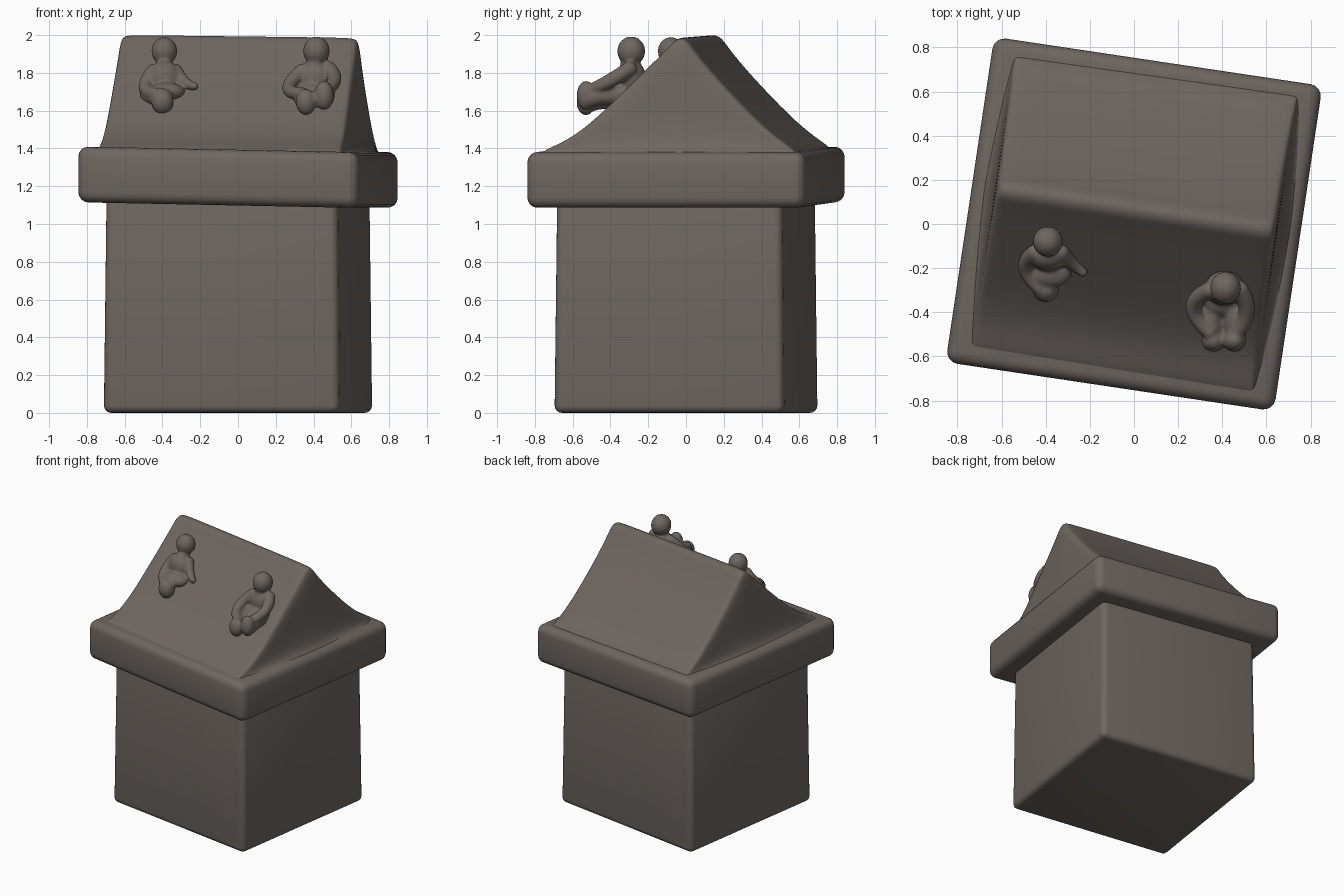
import bpy, bmesh, math
from mathutils import Matrix, Vector

if "Cube" in bpy.data.objects:
    bpy.data.objects.remove(bpy.data.objects["Cube"])

TURN = math.radians(-8.5)
clay = bpy.data.materials.new("brown_grey_clay")
clay.diffuse_color = (0.155, 0.133, 0.118, 1)
clay.use_nodes = True
clay.node_tree.nodes["Principled BSDF"].inputs["Base Color"].default_value = clay.diffuse_color


def finish(name, bm, turn=True, tilt=0.0):
    if turn:
        for v in bm.verts:
            v.co.z -= tilt * v.co.x
        bm.transform(Matrix.Rotation(TURN, 4, 'Z'))
    bmesh.ops.recalc_face_normals(bm, faces=bm.faces)
    me = bpy.data.meshes.new(name)
    bm.to_mesh(me)
    bm.free()
    me.materials.append(clay)
    for p in me.polygons:
        p.use_smooth = True
    ob = bpy.data.objects.new(name, me)
    bpy.context.collection.objects.link(ob)
    return ob


def rounded_box(name, hx, hy, z0, z1, radius, tilt=0.0, taper=0.0):
    bm = bmesh.new()
    bmesh.ops.create_cube(bm, size=2)
    for v in bm.verts:
        k = 1 - taper if v.co.z > 0 else 1
        v.co = (v.co.x * hx * k, v.co.y * hy * k, z0 if v.co.z < 0 else z1)
    bmesh.ops.bevel(bm, geom=bm.edges[:], offset=radius, segments=4,
                    profile=0.5, affect='EDGES')
    return finish(name, bm, True, tilt)


# walls and the thick eaves slab
rounded_box("walls", 0.632, 0.615, 0.0, 1.16, 0.04, 0.0, 0.02)
rounded_box("eaves_slab", 0.752, 0.745, 1.10, 1.395, 0.055, 0.02)

# gabled roof: one profile lofted along the ridge, flared into the slab
profile = [(-0.72, 1.375), (-0.6, 1.425), (-0.5, 1.48), (-0.4, 1.56), (-0.3, 1.655),
           (-0.1, 1.85), (0.0, 1.95), (0.03, 1.985), (0.065, 1.997), (0.1, 1.985),
           (0.135, 1.93), (0.25, 1.79), (0.47, 1.56), (0.6, 1.45), (0.72, 1.375)]
half = [(0.725, 0.0), (0.685, 0.04), (0.66, 0.16), (0.65, 0.45), (0.645, 0.85),
        (0.63, 0.985), (0.6, 1.0), (0.3, 1.0)]
stations = [(-x, f) for x, f in half] + [(0, 1.0)] + half[::-1]
bm = bmesh.new()
rows = []
for x, f in stations:
    rows.append([bm.verts.new((x, y, 1.375 + (z - 1.375) * f)) for y, z in profile])
for a, b in zip(rows, rows[1:]):
    for i in range(len(profile) - 1):
        bm.faces.new((a[i], b[i], b[i + 1], a[i + 1]))
# short skirt hidden inside the slab
rim = [e for e in bm.edges if e.is_boundary]
ext = bmesh.ops.extrude_edge_only(bm, edges=rim)["geom"]
for v in ext:
    if isinstance(v, bmesh.types.BMVert):
        v.co = (v.co.x * 0.98, v.co.y * 0.98, 1.25)
roof = finish("gabled_roof", bm, True, 0.012)
if roof.data.polygons[0].normal.z < 0:
    roof.data.flip_normals()
sub = roof.modifiers.new("soften", 'SUBSURF')
sub.levels = sub.render_levels = 2


def blob(bm, c, r):
    m = Matrix.Translation(c) @ Matrix.Diagonal((*r, 1))
    bmesh.ops.create_uvsphere(bm, u_segments=16, v_segments=10, radius=1, matrix=m)


def limb(bm, pts, r0, r1):
    # soft limb: closely spaced balls along a smooth three-point path
    a, b, c = (Vector(p) for p in pts)
    ctrl = 2 * b - (a + c) / 2
    for i in range(13):
        t = i / 12
        r = r0 + (r1 - r0) * t
        blob(bm, a * (1 - t) ** 2 + ctrl * 2 * t * (1 - t) + c * t * t, (r, r, r))


def figure(name, blobs, limbs):
    bm = bmesh.new()
    for c, r in blobs:
        blob(bm, c, r)
    for pts, r0, r1 in limbs:
        limb(bm, pts, r0, r1)
    ob = finish(name, bm, False)
    m = ob.modifiers.new("merge", 'REMESH')
    m.mode = 'VOXEL'
    m.voxel_size = 0.009
    m.use_smooth_shade = True
    s = ob.modifiers.new("soften", 'SMOOTH')
    s.iterations = 4


# seated figures: head, neck, torso, lap and knees, then arms and legs
figure("left_seated_figure",
       [((-0.39, -0.08, 1.915), (0.069, 0.07, 0.075)),
        ((-0.39, -0.11, 1.84), (0.042, 0.045, 0.05)),
        ((-0.39, -0.14, 1.77), (0.09, 0.075, 0.095)),
        ((-0.38, -0.22, 1.70), (0.10, 0.07, 0.05)),
        ((-0.40, -0.30, 1.65), (0.06, 0.055, 0.07))],
       [([(-0.45, -0.13, 1.81), (-0.49, -0.2, 1.72), (-0.43, -0.29, 1.69)], 0.038, 0.032),
        ([(-0.33, -0.13, 1.81), (-0.28, -0.18, 1.75), (-0.23, -0.22, 1.73)], 0.038, 0.022),
        ([(-0.47, -0.2, 1.68), (-0.43, -0.27, 1.67), (-0.41, -0.31, 1.64)], 0.05, 0.04)])
figure("right_seated_figure",
       [((0.415, -0.29, 1.915), (0.071, 0.075, 0.078)),
        ((0.41, -0.30, 1.84), (0.045, 0.05, 0.05)),
        ((0.41, -0.29, 1.77), (0.09, 0.08, 0.10)),
        ((0.40, -0.33, 1.69), (0.10, 0.09, 0.06)),
        ((0.455, -0.53, 1.68), (0.052, 0.05, 0.078)),
        ((0.36, -0.53, 1.645), (0.055, 0.05, 0.07))],
       [([(0.48, -0.30, 1.82), (0.51, -0.40, 1.76), (0.46, -0.50, 1.71)], 0.042, 0.034),
        ([(0.34, -0.30, 1.81), (0.27, -0.38, 1.72), (0.34, -0.49, 1.69)], 0.04, 0.034),
        ([(0.44, -0.34, 1.67), (0.46, -0.44, 1.68), (0.455, -0.52, 1.66)], 0.055, 0.05),
        ([(0.36, -0.34, 1.66), (0.35, -0.44, 1.66), (0.36, -0.52, 1.64)], 0.055, 0.05)])
